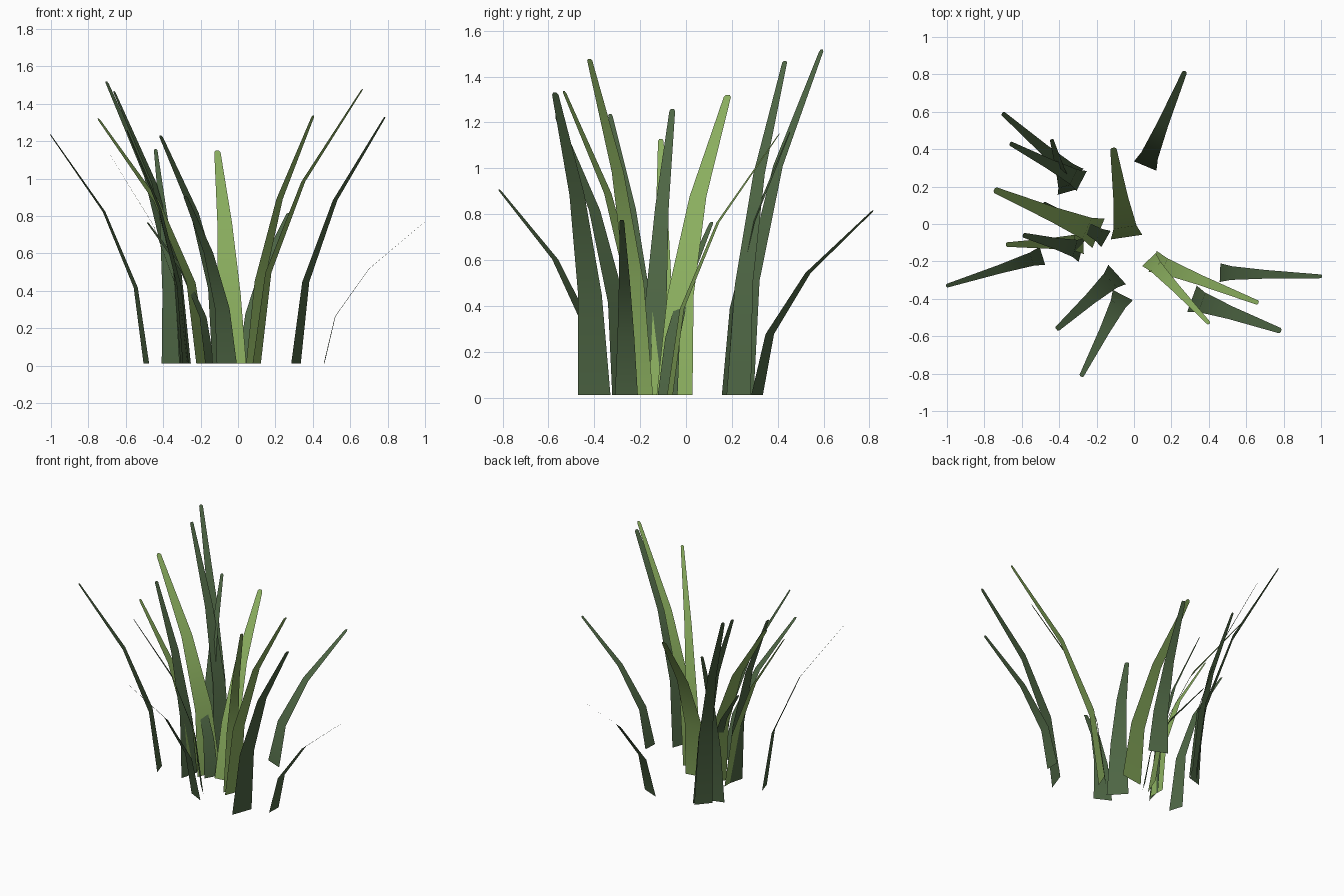
import bpy
from mathutils import Vector

cube = bpy.data.objects.get("Cube")
if cube:
    bpy.data.objects.remove(cube, do_unlink=True)


def make_material(name, color):
    mat = bpy.data.materials.new(name)
    mat.use_nodes = True
    mat.diffuse_color = (*color, 1)
    mat.node_tree.nodes["Principled BSDF"].inputs["Base Color"].default_value = (*color, 1)
    return mat


light = make_material("light green", (0.26, 0.43, 0.115))
dark = make_material("dark green", (0.076, 0.133, 0.058))

SEGMENTS = 3
BASE_Z = 0.01


def make_blade(name, base, tip, width, material):
    """Flat tapering ribbon that bends outward along a parabola to its tip."""
    root = Vector((*base, BASE_Z))
    reach = Vector((tip[0] - base[0], tip[1] - base[1], 0))
    side = Vector((-reach.y, reach.x, 0)).normalized()
    rise = tip[2] - BASE_Z
    verts = []
    for i in range(SEGMENTS + 1):
        t = i / SEGMENTS
        centre = root + reach * t * t + Vector((0, 0, rise * t))
        half = side * width * (1 - 0.8 * t) / 2
        verts += [centre - half, centre + half]
    faces = [(i, i + 1, i + 3, i + 2) for i in range(0, 2 * SEGMENTS, 2)]

    # Small blunt cap at the tip
    end = (verts[-1] + verts[-2]) / 2
    out = (end - (verts[-3] + verts[-4]) / 2).normalized() * width * 0.08
    n = len(verts)
    verts += [v.lerp(end, 0.5) + out for v in verts[-2:]]
    faces.append((n - 2, n - 1, n + 1, n))

    mesh = bpy.data.meshes.new(name)
    mesh.from_pydata(verts, [], faces)
    mesh.materials.append(material)
    mesh.shade_smooth()
    obj = bpy.data.objects.new(name, mesh)
    bpy.context.collection.objects.link(obj)


# Base position, tip position, base width
dark_blades = [
    ((-.49, -.17), (-1, -.33, 1.23), .1),
    ((-.31, .25), (-.7, .59, 1.51), .12),
    ((-.28, .23), (-.66, .43, 1.46), .12),
    ((-.28, -.14), (-.59, -.06, 1.25), .13),
    ((-.15, -.08), (-.48, .11, .76), .1),
    ((-.36, .17), (-.44, .45, 1.15), .1),
    ((-.09, -.27), (-.41, -.56, 1.22), .14),
    ((-.06, -.38), (-.28, -.81, .9), .12),
    ((.06, .31), (.27, .81, .81), .13),
    ((.31, -.4), (.78, -.57, 1.32), .15),
    ((.46, -.26), (1, -.28, .77), .1),
]
light_blades = [
    ((-.19, -.05), (-.74, .18, 1.31), .17),
    ((-.27, -.1), (-.68, -.11, 1.12), .12),
    ((-.04, -.07), (-.11, .4, 1.14), .17),
    ((.08, -.19), (.4, -.53, 1.33), .1),
    ((.1, -.2), (.66, -.42, 1.47), .12),
]

for label, blades, material in (("dark", dark_blades, dark), ("light", light_blades, light)):
    for i, (base, tip, width) in enumerate(blades, 1):
        make_blade(f"{label} grass blade {i}", base, tip, width, material)
